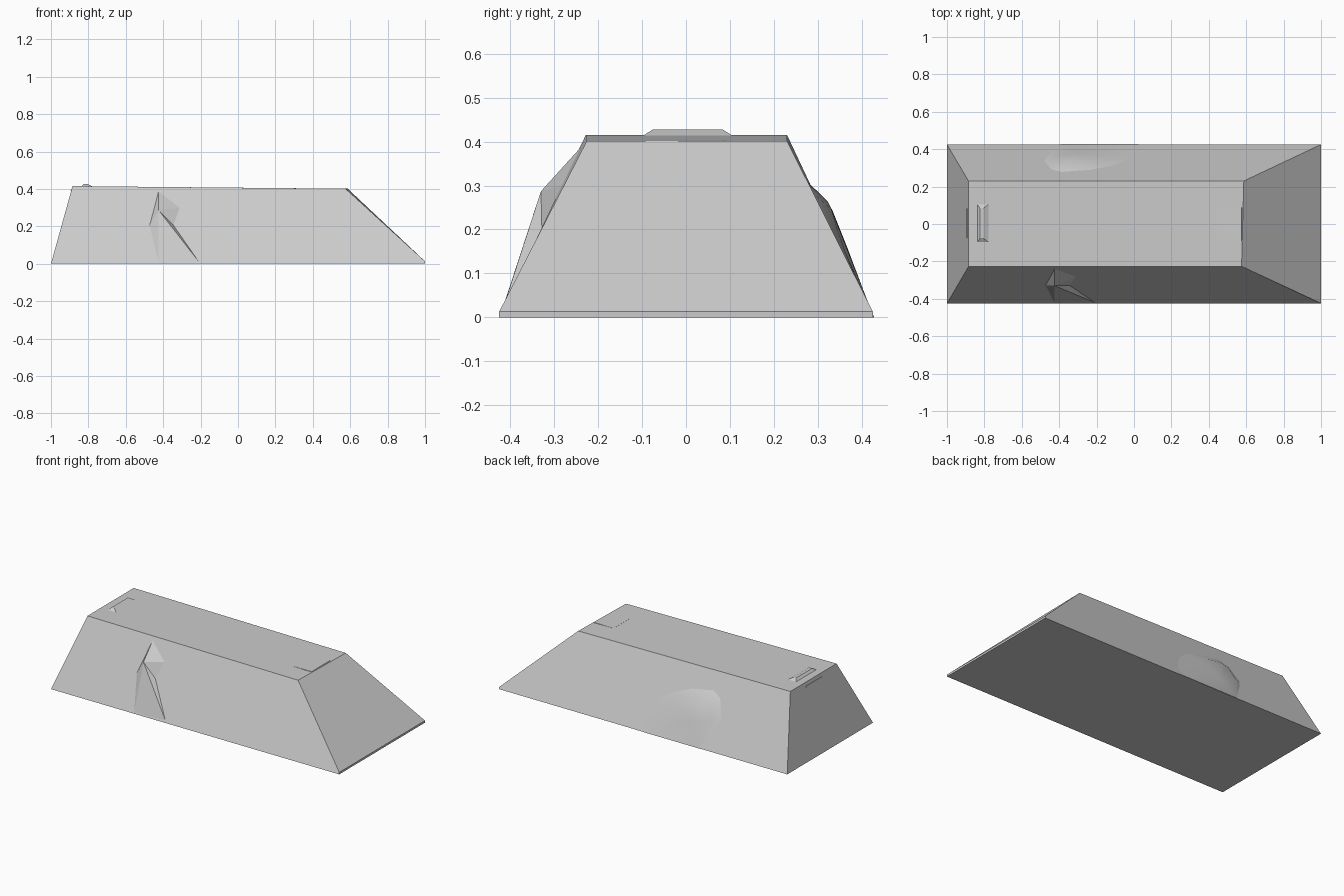
import bpy, math

if "Cube" in bpy.data.objects:
    bpy.data.objects.remove(bpy.data.objects["Cube"])


def mesh(name, verts, faces, smooth=False):
    me = bpy.data.meshes.new(name)
    me.from_pydata(verts, [], faces)
    me.update()
    ob = bpy.data.objects.new(name, me)
    bpy.context.collection.objects.link(ob)
    bpy.ops.object.select_all(action='DESELECT')
    ob.select_set(True)
    bpy.context.view_layer.objects.active = ob
    bpy.ops.object.mode_set(mode='EDIT')
    bpy.ops.mesh.select_all(action='SELECT')
    bpy.ops.mesh.normals_make_consistent(inside=False)
    bpy.ops.object.mode_set(mode='OBJECT')
    if smooth:
        bpy.ops.object.shade_smooth_by_angle(angle=math.radians(40))
    return ob


def on_side(x, z, side):
    """Point on the sloping long side of the block, sunk a hair below it."""
    return (x, side * (0.424 - 0.197 * z / 0.41), z)


# Main tapered block with a thin lip at its right foot
block = [(-1, -.425, 0), (1, -.425, 0), (1, .425, 0), (-1, .425, 0),
         (1, -.425, .013), (1, .425, .013),
         (-.885, -.228, .415), (.575, -.226, .401), (.587, .23, .401), (-.885, .23, .415)]
mesh("block", block, [(3, 2, 1, 0), (1, 2, 5, 4), (4, 5, 8, 7), (6, 7, 8, 9),
                      (0, 6, 9, 3), (0, 1, 4, 7, 6), (2, 3, 9, 8, 5)])

# Faceted rock spur on the front
spur = [on_side(-.425, .39, -1), (-.425, -.33, .287), on_side(-.205, .005, -1),
        on_side(-.305, .30, -1), on_side(-.34, .20, -1), on_side(-.475, .20, -1),
        on_side(-.425, 0, -1), (-.38, -.2, .15)]
mesh("front_spur", spur, [(0, 1, 3), (1, 4, 3), (0, 5, 1), (5, 6, 1), (6, 2, 1), (1, 2, 4),
                          (7, 0, 3), (7, 3, 4), (7, 4, 2), (7, 2, 6), (7, 6, 5), (7, 5, 0)])

# Smooth swelling on the back: outer rim, raised inner ring, closed inside the block
outline = [(.09, 0), (-.025, .16), (-.12, .235), (-.24, .285), (-.39, .31),
           (-.446, .28), (-.483, .18), (-.42, 0)]
n = len(outline)
rim = [on_side(x, z, 1) for x, z in outline]
lift = [.004, .01, .018, .025, .025, .026, .02, .003]
ring = []
for (x, z), h in zip(outline, lift):
    rx, rz = x + (-.3 - x) * .28, z + (.12 - z) * .24 if z else 0
    px, py, pz = on_side(rx, rz, 1)
    ring.append((px, py + h, pz))
cx, cy, cz = on_side(-.3, .12, 1)
verts = rim + ring + [(cx, cy + .014, cz), (-.25, .25, .12)]
faces = [(2 * n, n + i, n + i + 1) for i in range(n - 1)]
faces += [(i, i + 1, n + i + 1, n + i) for i in range(n - 1)]
faces += [(2 * n + 1, i + 1, i) for i in range(n - 1)]
faces += [(2 * n, 2 * n - 1, n), (n, 2 * n - 1, n - 1, 0), (2 * n + 1, 0, n - 1)]
mesh("back_swelling", verts, faces, True)


def ridge(name, profile, y0, y1, inset):
    """Low strip along y; raised profile points are pulled in at both ends."""
    low = min(z for _, z in profile)
    a = [(x, y0 + (inset if z > low else 0), z) for x, z in profile]
    b = [(x, y1 - (inset if z > low else 0), z) for x, z in profile]
    k = len(profile)
    f = [(i, (i + 1) % k, k + (i + 1) % k, k + i) for i in range(k)]
    mesh(name, a + b, f + [tuple(range(k)), tuple(range(k, 2 * k))])


# Small lifting bar on the left of the top, sunken strap on the right, end slit
ridge("left_top_bar", [(-.84, .412), (-.823, .427), (-.805, .427), (-.775, .412)], -.1, .108, .024)
ridge("right_top_strap", [(.44, .399), (.44, .4027), (.575, .4035), (.578, .399)], -.093, .09, .002)
ridge("left_end_strip", [(-.885, .386), (-.895, .388), (-.893, .394), (-.885, .394)], -.08, .088, .005)
